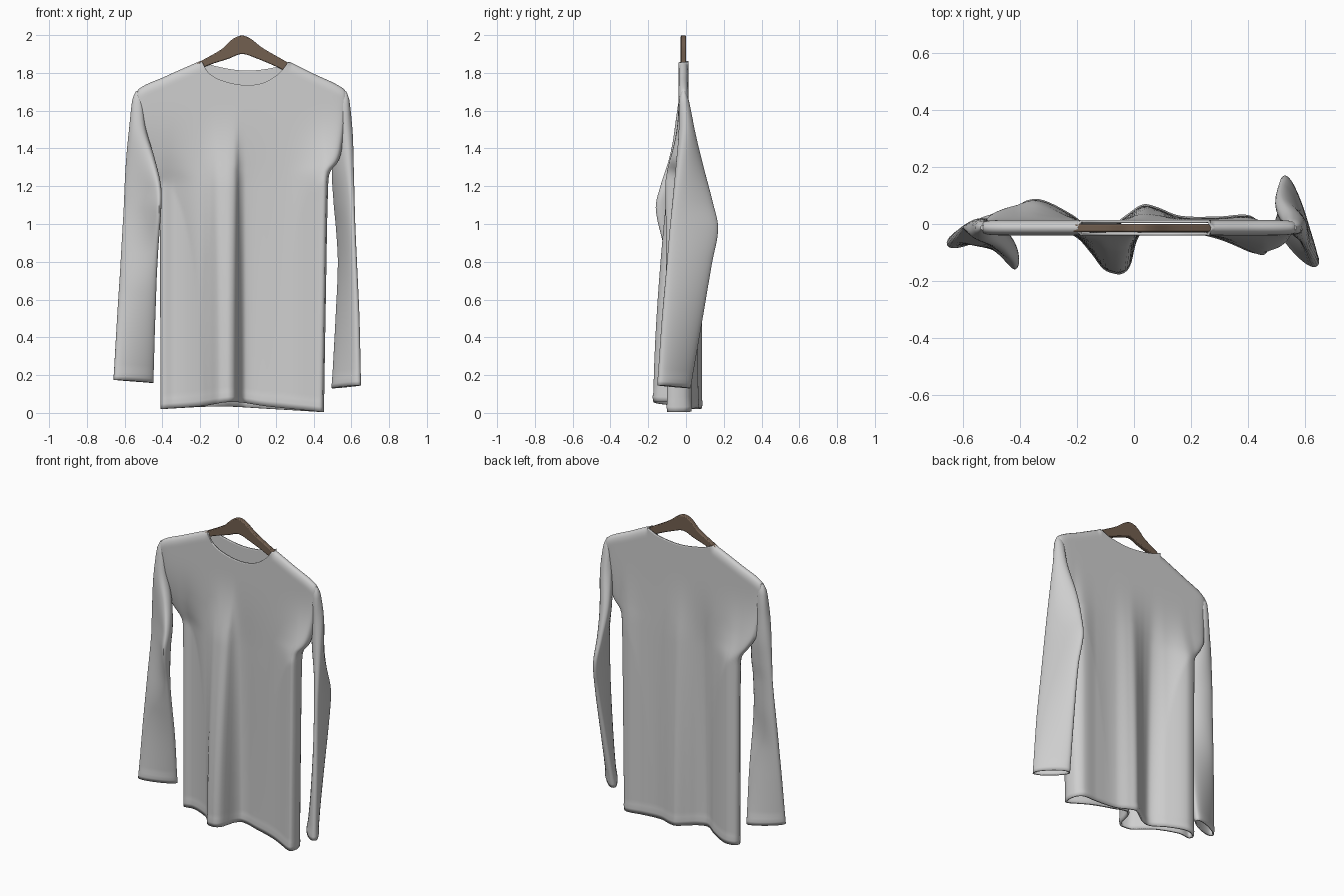
import bpy, bmesh, math
from mathutils import Vector

cube = bpy.data.objects.get("Cube")
if cube:
    bpy.data.objects.remove(cube, do_unlink=True)


def material(name, color):
    m = bpy.data.materials.new(name)
    m.use_nodes = True
    m.diffuse_color = color
    m.node_tree.nodes["Principled BSDF"].inputs["Base Color"].default_value = color
    return m


cloth = material("pale grey cloth", (0.62, 0.62, 0.62, 1))
wood = material("brown wood", (0.17, 0.115, 0.08, 1))


def smooth(t):
    t = max(0, min(1, t))
    return t * t * (3 - 2 * t)


def curve_at(points, x):
    """Smooth interpolation through (x, y) points, with flat extrapolation."""
    if x <= points[0][0]:
        return points[0][1]
    if x >= points[-1][0]:
        return points[-1][1]
    last = len(points) - 1
    i = max(k for k in range(last) if points[k][0] <= x)

    def slope(k):
        a, b = points[max(k - 1, 0)], points[min(k + 1, last)]
        return (b[1] - a[1]) / (b[0] - a[0])
    (x0, y0), (x1, y1) = points[i], points[i + 1]
    h = x1 - x0
    t = (x - x0) / h
    return ((1 + 2 * t) * (1 - t) ** 2 * y0 + t * (1 - t) ** 2 * h * slope(i)
            + t * t * (3 - 2 * t) * y1 + t * t * (t - 1) * h * slope(i + 1))


def finish(name, bm, mat, thickness=0):
    bmesh.ops.recalc_face_normals(bm, faces=bm.faces)
    mesh = bpy.data.meshes.new(name)
    bm.to_mesh(mesh)
    bm.free()
    mesh.materials.append(mat)
    ob = bpy.data.objects.new(name, mesh)
    bpy.context.collection.objects.link(ob)
    if thickness:
        mod = ob.modifiers.new("cloth thickness", 'SOLIDIFY')
        mod.thickness = thickness
        mod.offset = -1
    bpy.ops.object.select_all(action='DESELECT')
    ob.select_set(True)
    bpy.context.view_layer.objects.active = ob
    bpy.ops.object.shade_smooth_by_angle(angle=math.radians(50))
    return ob


def grid_faces(bm, rows, closed=False):
    for a, b in zip(rows, rows[1:]):
        n = len(a)
        for i in range(n if closed else n - 1):
            j = (i + 1) % n
            bm.faces.new((a[i], a[j], b[j], b[i]))


# Body outline: sides by height (with armpits), hem and neckline by width
right_side = [(0, -.41), (.6, -.412), (1.17, -.415), (1.23, -.425), (1.3, -.475), (1.38, -.515), (1.69, -.55)]
left_side = [(0, .455), (.6, .465), (1.22, .478), (1.28, .49), (1.33, .53), (1.4, .55), (1.69, .585)]
front_hem = [(-.41, .02), (-.2, .035), (-.03, .058), (.15, .035), (.45, .004)]
back_hem = [(-.41, .02), (-.1, .034), (.15, .022), (.45, .004)]
shoulders = [(-.56, 1.665), (-.535, 1.715), (-.4, 1.778), (-.2, 1.865), (.035, 1.96),
             (.27, 1.86), (.4, 1.797), (.565, 1.715), (.59, 1.665)]
front_neck = [(-.2, 1.865), (-.16, 1.80), (-.08, 1.757), (.04, 1.735), (.14, 1.75), (.22, 1.80), (.27, 1.86)]
back_neck = [(-.2, 1.865), (-.12, 1.835), (.04, 1.812), (.2, 1.83), (.27, 1.86)]
# Folds at the hem, front and back panels
front_fold = [(-.41, .01), (-.33, .02), (-.2, -.045), (-.15, -.1), (-.11, -.152), (-.075, -.169),
              (-.04, -.17), (-.012, -.14), (.008, -.06), (.04, -.015), (.15, -.02), (.3, -.05), (.46, -.12)]
back_fold = [(-.41, .075), (-.33, .082), (-.22, .03), (-.14, -.025), (-.08, -.01), (-.03, .025),
             (.03, .064), (.08, .055), (.16, .025), (.3, .022), (.4, .028), (.46, .005)]

NU, NV = 110, 80
bm = bmesh.new()
for sign, neck, hem in ((-1, front_neck, front_hem), (1, back_neck, back_hem)):
    rows = []
    for j in range(NV + 1):
        v = 1 - (1 - j / NV) ** 1.3
        row = []
        for i in range(NU + 1):
            u = i / NU
            x_top = -.56 + 1.15 * u
            in_neck = -.2 < x_top < .27
            top = curve_at(neck if in_neck else shoulders, x_top)
            low = curve_at(hem, -.41 + .865 * u)
            z = low + v * (top - low)
            a, b = curve_at(right_side, z), curve_at(left_side, z)
            x = a + (b - a) * u
            # Folds fade out towards the shoulders, later beside the armpits
            t = max(0, min(1, (1.68 - z) / 1.62))
            amount = (1 - (1 - t) ** 1.6) * smooth(t / .3)
            amount = min(1, amount * (1 + 1.5 * smooth((abs(2 * u - 1) - .4) / .6)))
            yf = -.04 + amount * (curve_at(front_fold, x) + .04)
            yb = .014 + amount * (curve_at(back_fold, x) - .014)
            half = (yb - yf) / 2 + .005 * max(0, 1 - abs(v - .015) / .015)
            half *= math.sqrt(max(0, 1 - abs(2 * u - 1) ** 26))
            if not in_neck:
                half *= math.sqrt(max(0, 1 - max(0, (v - .97) / .03) ** 2))
            row.append(bm.verts.new((x, (yf + yb) / 2 + sign * half, z)))
        rows.append(row)
    grid_faces(bm, rows)
bmesh.ops.remove_doubles(bm, verts=bm.verts, dist=.0004)
finish("shirt_body", bm, cloth, .01)


# Sleeves: flattened tubes between an outer and an inner edge, bowed at the elbow
# Stations: height, outer x, outer y, inner x, inner y, half thickness
def sleeve(name, stations, bow):
    stations = sorted(stations)
    z0, z1 = stations[0][0], stations[-1][0]
    bm = bmesh.new()
    rows = []
    for j in range(71):
        t = j / 70
        z = z0 + (z1 - z0) * t
        ox, oy, ix, iy, h = [curve_at([(s[0], s[k]) for s in stations], z) for k in range(1, 6)]
        outer, inner = Vector((ox, oy, z)), Vector((ix, iy, z))
        mid, axis = (outer + inner) / 2, (outer - inner) / 2
        side = Vector((-axis.y, axis.x, 0)).normalized()
        h += .005 * max(0, 1 - abs(t - .02) / .02)
        bend = bow * smooth(1 - abs(z - 1.1) / .45)
        row = []
        for i in range(32):
            ang = math.tau * i / 32
            c, s = math.cos(ang), math.sin(ang)
            flat = math.copysign(abs(s) ** .8, s)
            tilt = Vector((0, 0, .008 * c * (1 - t)))
            row.append(bm.verts.new(mid + axis * c + side * (h * flat + bend * s * s) + tilt))
        rows.append(row)
    grid_faces(bm, rows, closed=True)
    bm.faces.new(rows[-1])
    finish(name, bm, cloth, .008)


sleeve("right_sleeve", [
    (1.705, -.54, -.013, -.52, -.013, .008), (1.66, -.559, -.013, -.505, -.013, .024),
    (1.5, -.575, -.01, -.487, -.035, .038), (1.35, -.588, -.006, -.445, -.075, .042),
    (1.2, -.597, -.006, -.412, -.13, .038), (1.08, -.602, -.008, -.412, -.155, .034),
    (.85, -.617, -.022, -.425, -.1, .034), (.5, -.64, -.05, -.438, -.02, .034),
    (.167, -.657, -.075, -.45, .03, .032)], -.035)
sleeve("left_sleeve", [
    (1.705, .572, -.013, .55, -.013, .008), (1.66, .588, -.016, .535, -.005, .024),
    (1.5, .596, -.027, .53, .035, .036), (1.3, .602, -.05, .508, .09, .036),
    (1.12, .608, -.07, .515, .14, .03), (.98, .612, -.085, .528, .17, .028),
    (.8, .62, -.1, .538, .138, .028), (.5, .634, -.125, .525, .085, .032),
    (.138, .645, -.148, .502, .02, .032)], 0)

# Hanger: arched wooden bar with rounded edges, its arms inside the shoulders
upper = [(-.4, 1.74), (-.2, 1.86), (-.08, 1.93), (-.03, 1.978), (.02, 1.998),
         (.065, 1.982), (.13, 1.932), (.27, 1.85), (.42, 1.745)]
lower = [(-.4, 1.71), (-.18, 1.83), (-.05, 1.875), (.02, 1.9), (.09, 1.88), (.24, 1.815), (.42, 1.715)]
xs = [-.4 + .82 * i / 48 for i in range(49)]
bm = bmesh.new()
outline = [(x, curve_at(upper, x)) for x in xs] + [(x, curve_at(lower, x)) for x in reversed(xs)]
face = bm.faces.new([bm.verts.new((x, -.028, z)) for x, z in outline])
moved = bmesh.ops.extrude_face_region(bm, geom=[face])["geom"]
bmesh.ops.translate(bm, vec=(0, .028, 0), verts=[g for g in moved if isinstance(g, bmesh.types.BMVert)])
hanger = finish("hanger", bm, wood)
bevel = hanger.modifiers.new("rounded edges", 'BEVEL')
bevel.width = .005
bevel.segments = 2
